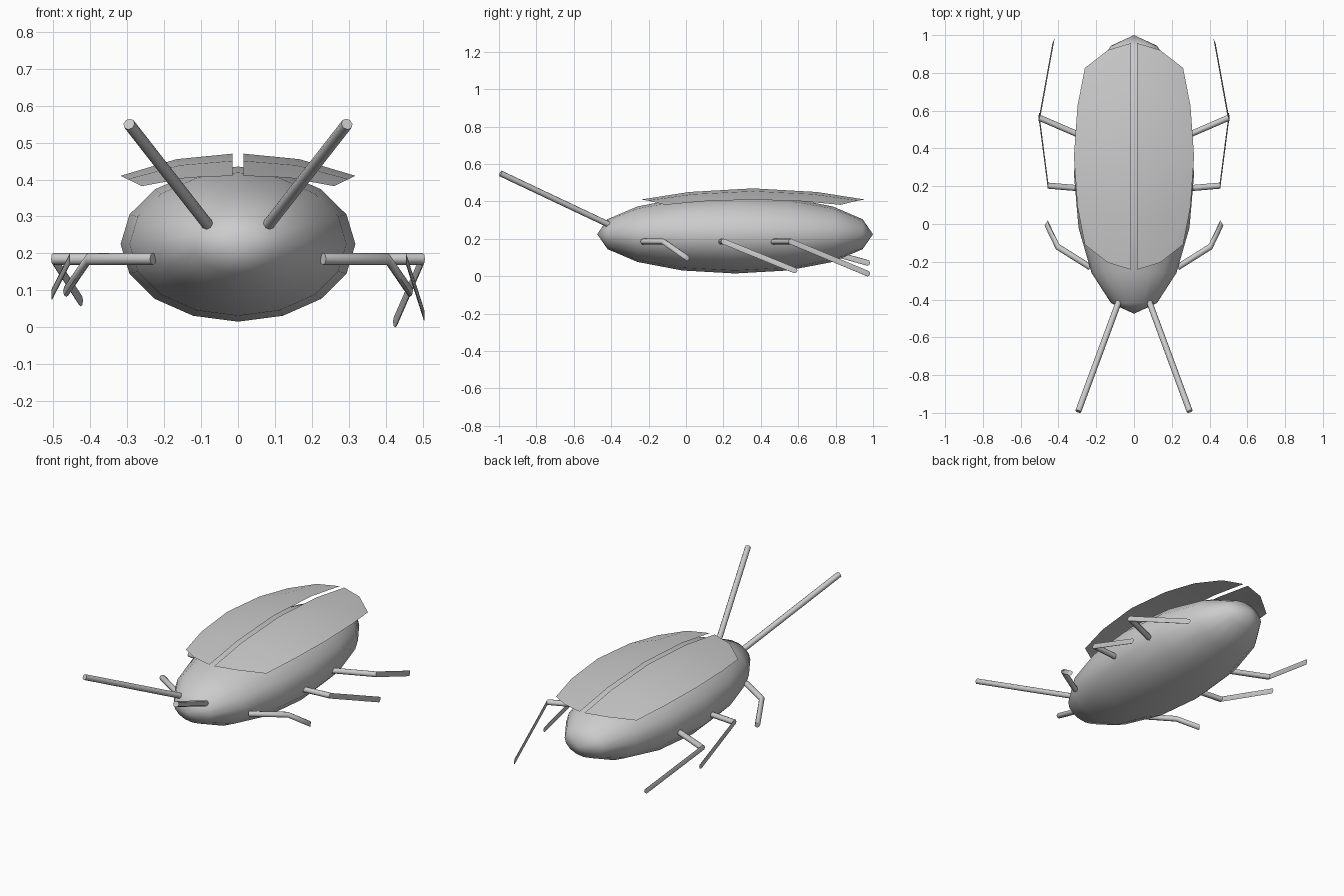
import bpy, bmesh, math
from mathutils import Vector, Matrix

if "Cube" in bpy.data.objects:
    bpy.data.objects.remove(bpy.data.objects["Cube"])


def finish(name, bm, angle=None):
    bmesh.ops.recalc_face_normals(bm, faces=bm.faces)
    me = bpy.data.meshes.new(name)
    bm.to_mesh(me)
    bm.free()
    ob = bpy.data.objects.new(name, me)
    bpy.context.collection.objects.link(ob)
    bpy.ops.object.select_all(action='DESELECT')
    ob.select_set(True)
    bpy.context.view_layer.objects.active = ob
    if angle is None:
        bpy.ops.object.shade_smooth()
    else:
        bpy.ops.object.shade_smooth_by_angle(angle=math.radians(angle))
    return ob


def tube(name, path, radius, sides=8):
    """Sweep one circle, square to the first segment, along the path."""
    pts = [Vector(p) for p in path]
    rot = (pts[1] - pts[0]).to_track_quat('Z', 'Y')
    bm = bmesh.new()
    rings = []
    for p in pts:
        rings.append([bm.verts.new(p + rot @ Vector((
            radius * math.cos(2 * math.pi * k / sides),
            radius * math.sin(2 * math.pi * k / sides), 0))) for k in range(sides)])
    for a, b in zip(rings, rings[1:]):
        for k in range(sides):
            n = (k + 1) % sides
            bm.faces.new((a[k], a[n], b[n], b[k]))
    bm.faces.new(rings[0])
    bm.faces.new(rings[-1])
    return finish(name, bm, 50)


# Body: stretched sphere with its poles at head and tail
bm = bmesh.new()
bmesh.ops.create_uvsphere(bm, u_segments=16, v_segments=8, radius=1)
bm.transform(Matrix.Translation((0, 0.2625, 0.225))
             @ Matrix.Diagonal((0.318, 0.7375, 0.21, 1))
             @ Matrix.Rotation(math.pi / 2, 4, 'X'))
finish("body", bm)

# Wing cases: thin domed sheets, columns as (u, half length, end drop)
columns = [(0, 0.6, 0.06), (0.5, 0.563, 0.05), (1, 0.468, 0.028)]
for side, label in ((1, "right"), (-1, "left")):
    bm = bmesh.new()
    grid = [[bm.verts.new((side * (0.015 + u * (0.245 + 0.058 * (1 - s * s))),
                           0.358 + s * length,
                           0.47 - 0.06 * u * u - drop * s * s))
             for u, length, drop in columns] for s in (-1, -0.57, 0, 0.57, 1)]
    for r0, r1 in zip(grid, grid[1:]):
        for j in range(2):
            bm.faces.new((r0[j], r0[j + 1], r1[j + 1], r1[j]))
    wing = finish(label + "_wing_case", bm)
    if wing.data.polygons[0].normal.z < 0:
        wing.data.flip_normals()

    # Antennae
    tube(label + "_antenna", [(side * 0.08, -0.41, 0.275),
                              (side * 0.295, -0.992, 0.55)], 0.016)

    # Legs: hip, knee, foot; left rear feet are slightly raised
    lift = 0 if side > 0 else 0.057
    legs = {
        "front": [(0.23, -0.23, 0.185), (0.405, -0.12, 0.185), (0.465, 0.005, 0.098)],
        "middle": [(0.24, 0.185, 0.185), (0.455, 0.203, 0.185), (0.504, 0.58, 0.032 + lift)],
        "rear": [(0.24, 0.45, 0.185), (0.5, 0.562, 0.185), (0.426, 0.97, 0.015 + lift)],
    }
    for part, path in legs.items():
        tube(label + "_" + part + "_leg", [(side * x, y, z) for x, y, z in path], 0.016)
